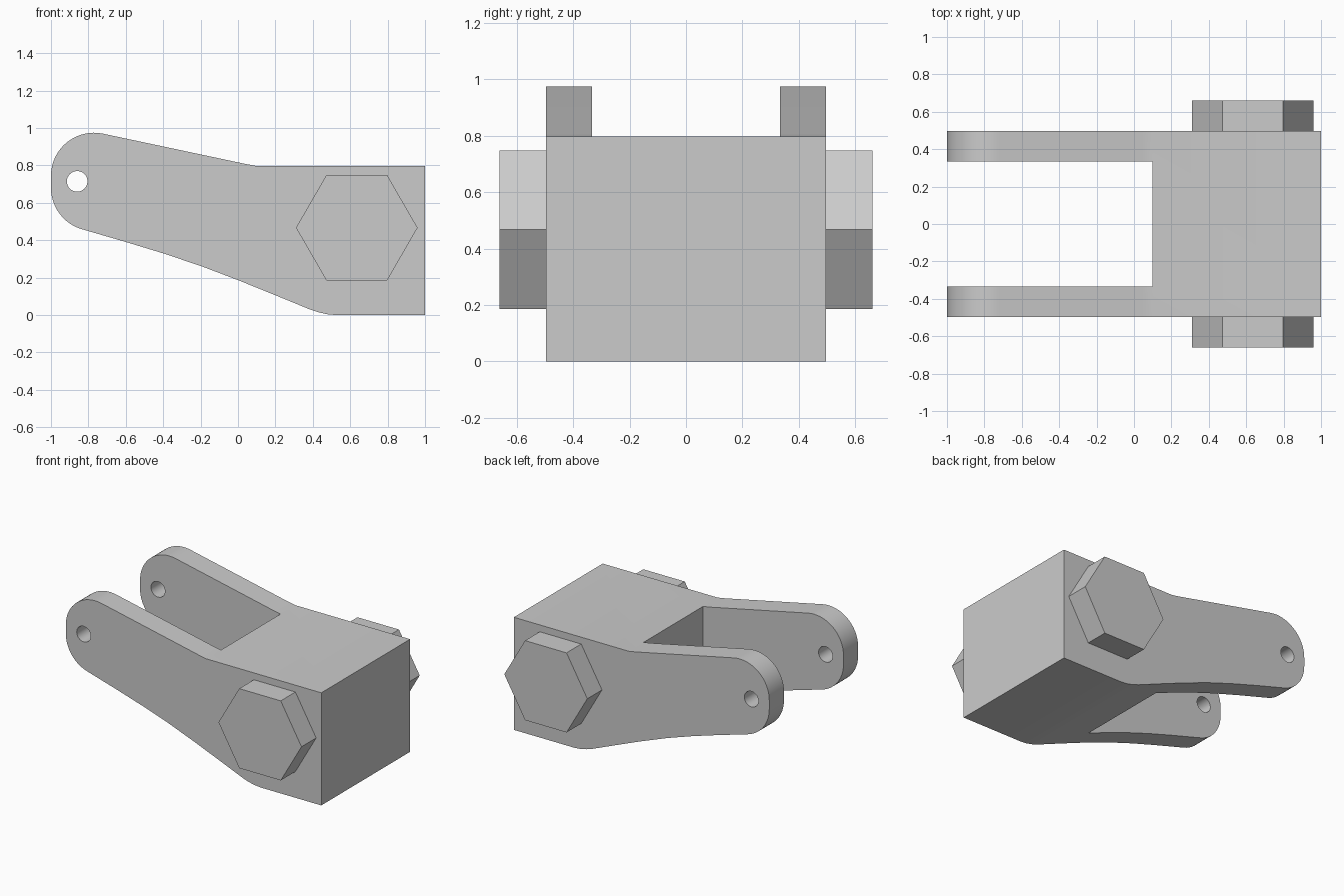
import bpy, bmesh
from math import radians, cos, sin
from mathutils import Matrix

cube = bpy.data.objects.get("Cube")
if cube:
    bpy.data.objects.remove(cube, do_unlink=True)

grey = bpy.data.materials.new("plain grey")
grey.use_nodes = True
grey.diffuse_color = (0.6, 0.6, 0.6, 1)
grey.node_tree.nodes["Principled BSDF"].inputs["Base Color"].default_value = (0.6, 0.6, 0.6, 1)


def arc(cx, cz, r, start, end, steps):
    angles = [radians(start + (end - start) * i / steps) for i in range(steps + 1)]
    return [(cx + r * cos(a), cz + r * sin(a)) for a in angles]


def prism(name, outline, y0, y1):
    """Extrude an x-z outline from y0 to y1."""
    bm = bmesh.new()
    face = bm.faces.new([bm.verts.new((x, y0, z)) for x, z in outline])
    ext = bmesh.ops.extrude_face_region(bm, geom=[face])
    verts = [v for v in ext["geom"] if isinstance(v, bmesh.types.BMVert)]
    bmesh.ops.translate(bm, verts=verts, vec=(0, y1 - y0, 0))
    bmesh.ops.recalc_face_normals(bm, faces=bm.faces)
    mesh = bpy.data.meshes.new(name)
    bm.to_mesh(mesh)
    bm.free()
    mesh.materials.append(grey)
    obj = bpy.data.objects.new(name, mesh)
    bpy.context.collection.objects.link(obj)
    return obj


def cut(obj, cutter):
    """Subtract the cutter, then discard it."""
    mod = obj.modifiers.new("cut", "BOOLEAN")
    mod.operation, mod.solver, mod.object = "DIFFERENCE", "EXACT", cutter
    bpy.context.view_layer.objects.active = obj
    bpy.ops.object.modifier_apply(modifier=mod.name)
    bpy.data.objects.remove(cutter, do_unlink=True)


# Fork body: square block tapering to a rounded end
outline = [(1, 0), (1, 0.797), (0.1, 0.797), (0.04, 0.808)]
outline += arc(-0.77, 0.745, 0.23, 78, 180, 16)
outline += arc(-0.77, 0.68, 0.23, 180, 255, 12)
outline += [(-0.6, 0.391), (-0.4, 0.33), (-0.2, 0.263), (0, 0.187), (0.2, 0.106),
            (0.38, 0.032), (0.43, 0.015), (0.48, 0.004), (0.53, 0)]
body = prism("fork_body", outline, -0.497, 0.497)

# Slot between the arms, and the pin hole through both
cut(body, prism("slot_cutter", [(-1.5, -0.5), (0.1, -0.5), (0.1, 1.5), (-1.5, 1.5)], -0.333, 0.333))
cut(body, prism("hole_cutter", arc(-0.86, 0.715, 0.055, 0, 348.75, 31), -1, 1))

bpy.ops.object.select_all(action="DESELECT")
body.select_set(True)
bpy.context.view_layer.objects.active = body
bpy.ops.object.shade_smooth_by_angle(angle=radians(25))

# Hexagonal bolt heads on both sides
hexagon = arc(0.635, 0.467, 0.325, 0, 300, 5)
for side, name in ((-1, "front_bolt_head"), (1, "back_bolt_head")):
    prism(name, hexagon, side * 0.497, side * 0.661)
